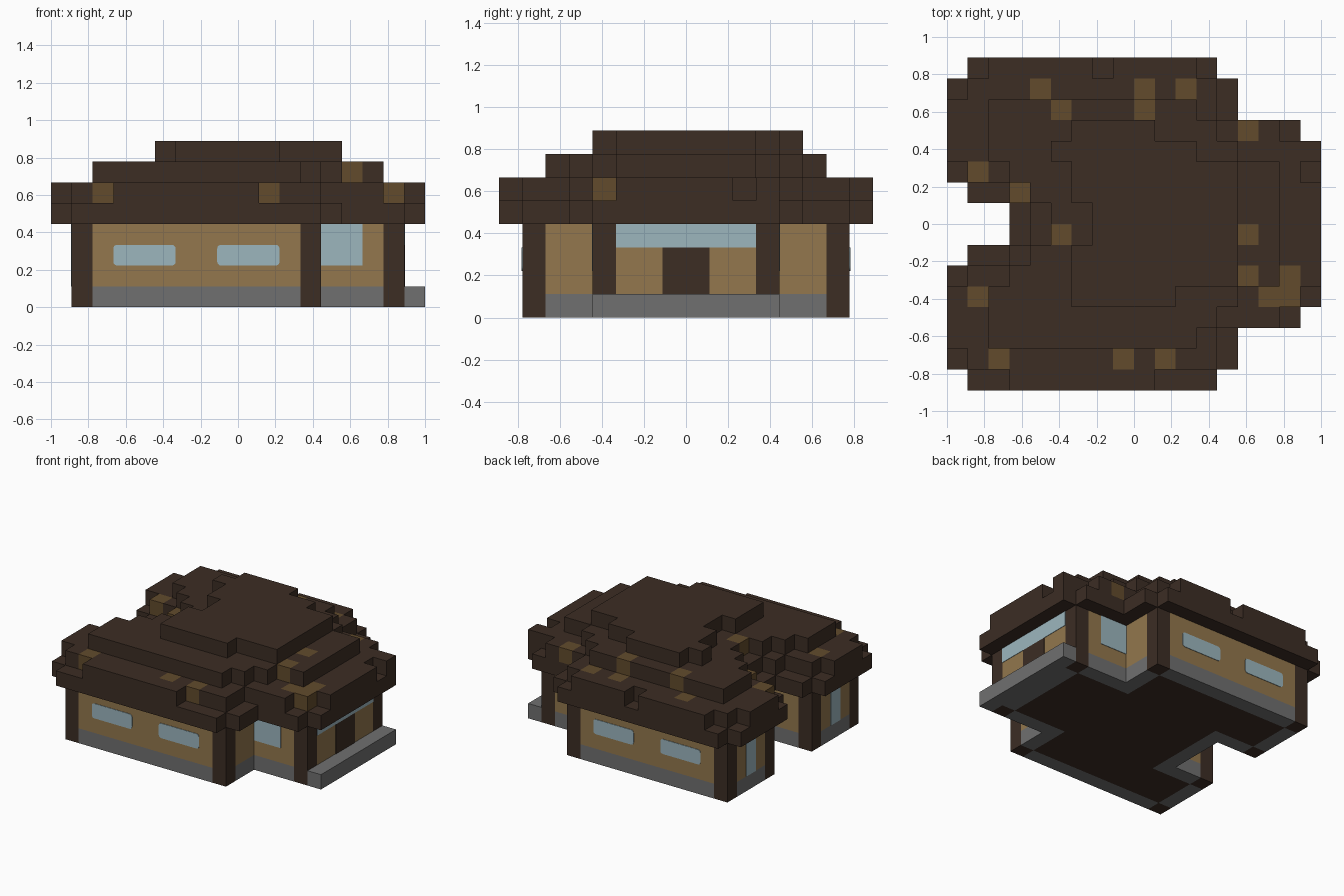
import bpy, bmesh
from mathutils import Vector

if bpy.data.objects.get("Cube"):
    bpy.data.objects.remove(bpy.data.objects["Cube"])

U = 1 / 9  # block size


def material(name, hex_code):
    srgb = [int(hex_code[i:i + 2], 16) / 255 for i in (0, 2, 4)]
    col = [((c + 0.055) / 1.055) ** 2.4 for c in srgb] + [1]
    m = bpy.data.materials.new(name)
    m.use_nodes = True
    m.diffuse_color = col
    node = next(n for n in m.node_tree.nodes if n.type == 'BSDF_PRINCIPLED')
    node.inputs["Base Color"].default_value = col
    node.inputs["Roughness"].default_value = 0.9
    return m


DARK = material("dark timber", "3c2d24")
TAN = material("plank wall", "93774d")
STONE = material("grey stone", "707070")
GLASS = material("pale glass", "9cb6be")
PATCH = material("weathered brown", "624b2c")


def finish(bm, name, mats):
    mesh = bpy.data.meshes.new(name)
    bm.to_mesh(mesh)
    bm.free()
    for m in mats:
        mesh.materials.append(m)
    ob = bpy.data.objects.new(name, mesh)
    bpy.context.collection.objects.link(ob)
    return ob


def rect(x0, y0, x1, y1):
    return {(x, y) for x in range(x0, x1) for y in range(y0, y1)}


def stack(cells, z0, z1):
    return {(x, y, z) for x, y in cells for z in range(z0, z1)}


def blocks(name, cells, mats, patches=()):
    """Outer skin of a set of unit blocks, with flat areas merged."""
    bm = bmesh.new()
    for c in cells:
        for axis in range(3):
            for side in (0, 1):
                n = list(c)
                n[axis] += 2 * side - 1
                if tuple(n) in cells:
                    continue
                a, b = (axis + 1) % 3, (axis + 2) % 3
                vs = []
                for da, db in ((0, 0), (1, 0), (1, 1), (0, 1)):
                    p = list(c)
                    p[axis] += side
                    p[a] += da
                    p[b] += db
                    vs.append(bm.verts.new(Vector(p) * U))
                f = bm.faces.new(vs if side else vs[::-1])
                f.material_index = int(c in patches)
    bmesh.ops.remove_doubles(bm, verts=bm.verts, dist=U / 100)
    bmesh.ops.dissolve_limit(bm, angle_limit=0.01, verts=bm.verts,
                             edges=bm.edges, delimit={'MATERIAL'})
    return finish(bm, name, mats)


def plate(name, mat, axis, plane, out, a0, a1, z0, z1, rounded=False):
    """Thin panel on a wall; axis 0 faces x, axis 1 faces y."""
    bm = bmesh.new()
    bmesh.ops.create_cube(bm, size=1)
    mid, size = [0, 0, (z0 + z1) / 2 * U], [0, 0, (z1 - z0) * U]
    mid[axis], size[axis] = plane * U + out * 0.001, 0.005
    mid[1 - axis], size[1 - axis] = (a0 + a1) / 2 * U, (a1 - a0) * U
    for v in bm.verts:
        v.co = Vector([m + s * k for m, s, k in zip(mid, size, v.co)])
    if rounded:
        corners = [e for e in bm.edges
                   if abs((e.verts[0].co - e.verts[1].co)[axis]) > 0.004]
        bmesh.ops.bevel(bm, geom=corners, offset=0.02, segments=3,
                        profile=0.5, affect='EDGES')
    finish(bm, name, [mat])


# Ground plan: main hall with a rear recess and an entrance wing
plan = (rect(-8, -7, 4, 7) | rect(4, -4, 8, 4)) - rect(-8, -2, -5, 2)
inner = {(x, y) for x, y in plan
         if all((x + i, y + j) in plan for i in (-1, 0, 1) for j in (-1, 0, 1))}
posts = {(x, y) for x, ys in ((-8, (-7, -3, 2, 6)), (3, (-7, 6)), (7, (-4, 3)))
         for y in ys}
ring = plan - inner - posts

blocks("floor", stack(inner, 0, 1), [DARK])
blocks("stone_base", stack(ring, 0, 1), [STONE])
blocks("walls", stack(ring, 1, 4), [TAN])
blocks("corner_posts", stack(posts, 0, 4), [DARK])
blocks("porch_step", stack(rect(8, -4, 9, 4), 0, 1), [STONE])

# Windows on both long sides, the wing and the rear ends
for side, word in ((-1, "front"), (1, "back")):
    for i, x in enumerate((-6, -1)):
        plate(f"{word}_window_{i + 1}", GLASS, 1, 7 * side, side,
              x, x + 3, 2, 3, True)
    plate(f"{word}_wing_window", GLASS, 1, 4 * side, side, 4, 6, 2, 4)
    y = 4 * side if side > 0 else -5
    plate(f"{word}_end_window", GLASS, 0, -8, -1, y, y + 1, 1, 4)

# Entrance
plate("entrance_glass_band", GLASS, 0, 8, 1, -3, 3, 3, 4)
plate("entrance_door", DARK, 0, 8, 1, -1, 1, 1, 3)

# Roof: stepped tiers, each drawn in from the one below


def shrink(cells):
    return {(x, y) for x, y in cells
            if {(x + 1, y), (x - 1, y), (x, y + 1), (x, y - 1)} <= cells}


eave = (rect(-9, -7, 5, 7) | rect(-8, -8, 4, 8)
        | rect(4, -5, 8, 5) | rect(8, -4, 9, 4))
eave -= rect(-9, -1, -6, 1) | rect(-9, -2, -8, 2)
raised_rim = (rect(-6, -8, 1, -7) | rect(-7, 7, -2, 8) | rect(-1, 7, 3, 8)
              | rect(8, -3, 9, 2) | rect(8, 3, 9, 4)
              | rect(4, 4, 7, 5) | rect(5, -5, 7, -4)
              | rect(-9, 3, -8, 6) | rect(-9, -6, -8, -3))
second = shrink(eave)
third = shrink(second)
crown = (rect(-3, -3, 5, 3) | rect(-3, -4, 2, -3) | rect(-4, 3, 3, 4)
         | rect(-3, 4, 1, 5)) - rect(-3, -1, -2, 1)
roof = (stack(eave, 4, 5) | stack(second | raised_rim, 5, 6)
        | stack(third, 6, 7) | stack(crown, 7, 8))

# Weathered patches on the topmost block of chosen columns
spots = {(-5, 6), (-4, 5), (0, 6), (0, 5), (2, 6), (5, 4), (-8, 2), (-6, 1),
         (-4, -1), (5, -1), (5, -3), (7, -3), (7, -4), (6, -4), (-8, -4),
         (-7, -7), (-1, -7), (1, -7)}
patches = {c for c in roof
           if c[:2] in spots and (c[0], c[1], c[2] + 1) not in roof}
blocks("roof", roof, [DARK, PATCH], patches)
